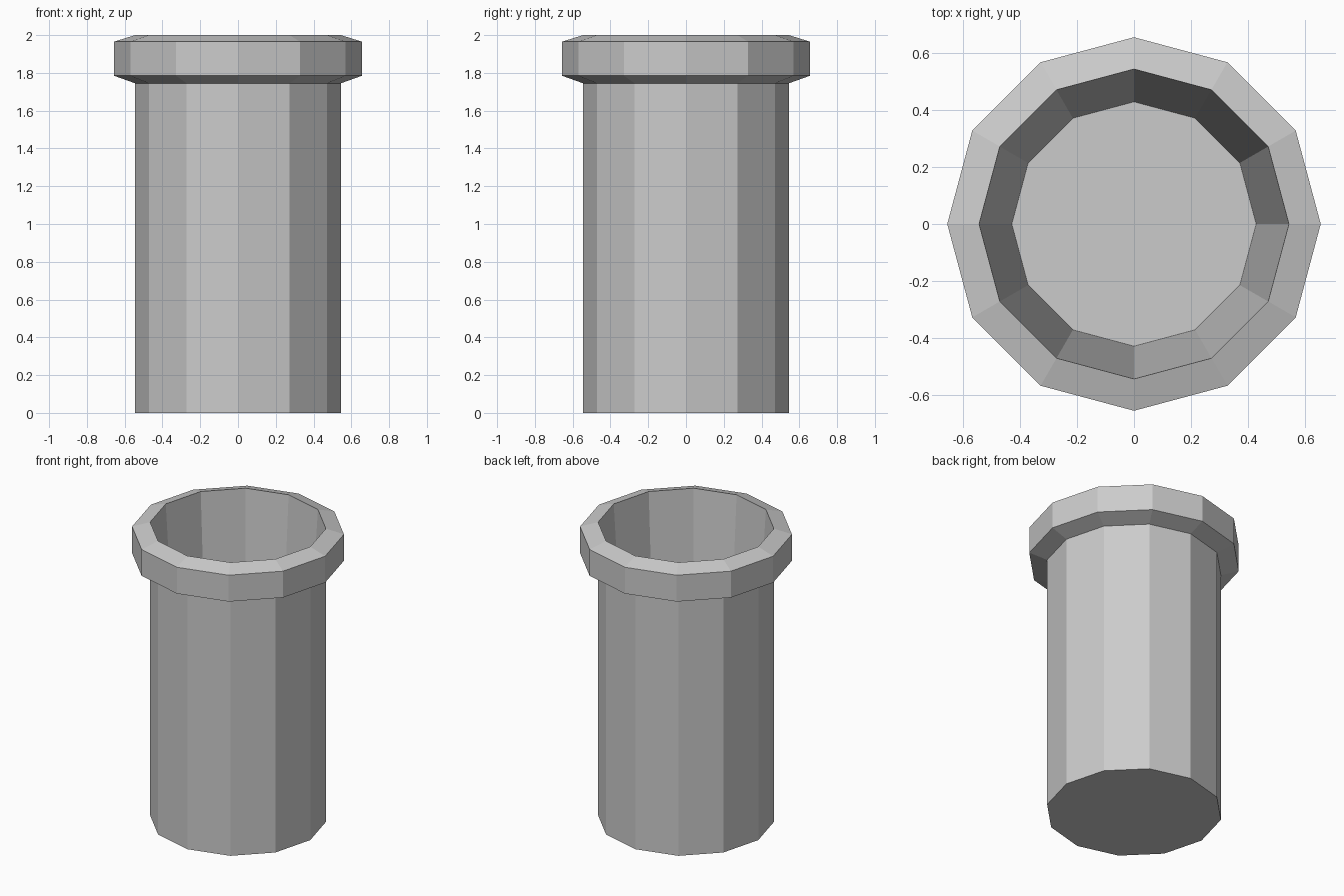
import bpy, bmesh
from math import cos, sin, pi

if "Cube" in bpy.data.objects:
    bpy.data.objects.remove(bpy.data.objects["Cube"])

SIDES = 12


def lathe(name, profile):
    """Revolve (radius, z) points into a flat-shaded solid, capping both ends."""
    bm = bmesh.new()
    rings = [[bm.verts.new((r * cos(2 * pi * i / SIDES), r * sin(2 * pi * i / SIDES), z))
              for i in range(SIDES)] for r, z in profile]
    for low, high in zip(rings, rings[1:]):
        for i in range(SIDES):
            j = (i + 1) % SIDES
            bm.faces.new((low[i], low[j], high[j], high[i]))
    bm.faces.new(rings[0][::-1])
    bm.faces.new(rings[-1])
    bmesh.ops.recalc_face_normals(bm, faces=bm.faces)
    mesh = bpy.data.meshes.new(name)
    bm.to_mesh(mesh)
    bm.free()
    obj = bpy.data.objects.new(name, mesh)
    bpy.context.collection.objects.link(obj)
    return obj


# Pipe: outer wall, bevelled collar, tapered bore and its floor
lathe("pipe", [
    (0.545, 0.0), (0.545, 1.745),                                # outer wall
    (0.657, 1.785), (0.657, 1.965), (0.545, 2.0),                # collar
    (0.43, 0.2),                                                 # bore floor
])
